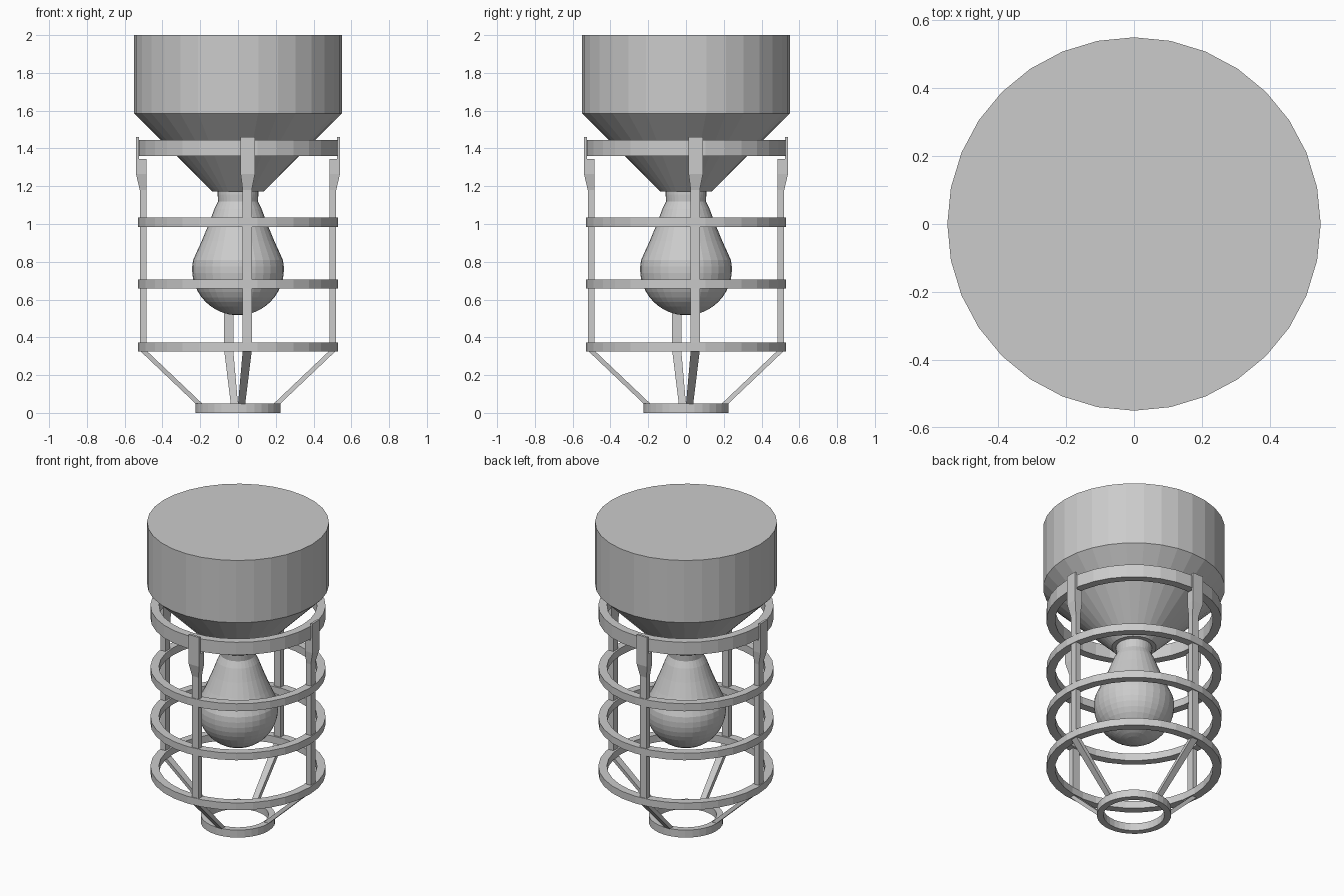
import bpy, bmesh
from math import cos, sin, pi, tau

cube = bpy.data.objects.get("Cube")
if cube:
    bpy.data.objects.remove(cube)

SIDES = 32

grey = bpy.data.materials.new("plain_grey")
grey.use_nodes = True
colour = (0.6, 0.6, 0.6, 1)
grey.diffuse_color = colour
grey.node_tree.nodes["Principled BSDF"].inputs["Base Color"].default_value = colour


def finish(name, bm):
    bmesh.ops.recalc_face_normals(bm, faces=bm.faces)
    mesh = bpy.data.meshes.new(name)
    bm.to_mesh(mesh)
    bm.free()
    mesh.materials.append(grey)
    obj = bpy.data.objects.new(name, mesh)
    bpy.context.collection.objects.link(obj)
    return obj


def loft(name, sections, closed=False):
    """Skin a row of equal-length point loops, capping the ends unless closed."""
    bm = bmesh.new()
    loops = [[bm.verts.new(p) for p in s] for s in sections]
    pairs = list(zip(loops, loops[1:]))
    if closed:
        pairs.append((loops[-1], loops[0]))
    else:
        bm.faces.new(loops[0])
        bm.faces.new(loops[-1])
    for a, b in pairs:
        for i in range(len(a)):
            j = (i + 1) % len(a)
            bm.faces.new((a[i], a[j], b[j], b[i]))
    return finish(name, bm)


def circle(r, z):
    return [(r * cos(tau * i / SIDES), r * sin(tau * i / SIDES), z) for i in range(SIDES)]


def lathe(name, profile, closed=False):
    return loft(name, [circle(r, z) for r, z in profile], closed)


def ring(name, r_in, r_out, z0, z1):
    lathe(name, [(r_in, z0), (r_out, z0), (r_out, z1), (r_in, z1)], closed=True)


# Housing: drum with a tapered underside
lathe("housing", [(0.55, 2), (0.55, 1.585), (0.135, 1.172)])

# Bulb: collar, tapered neck and round end
bulb = [(0.108, 1.18), (0.108, 1.155), (0.105, 1.12), (0.125, 1.08), (0.155, 1.0),
        (0.192, 0.91), (0.222, 0.845)]
for k in range(13):
    a = 0.2 - k * (0.2 + pi / 2 - 0.06) / 12
    bulb.append((0.243 * cos(a), 0.76 + 0.243 * sin(a)))
lathe("bulb", bulb)

# Cage rings
ring("top_ring", 0.478, 0.53, 1.36, 1.445)
ring("upper_ring", 0.478, 0.53, 0.985, 1.035)
ring("middle_ring", 0.478, 0.53, 0.658, 0.705)
ring("lower_ring", 0.478, 0.53, 0.325, 0.373)
ring("end_ring", 0.185, 0.225, 0, 0.05)

# Cage bars: slanted leg, upright, wide clip and thin tab
# each station: height, inner radius, outer radius, side start, side end
bar = [(0.045, 0.185, 0.22, 0.0, 0.038),
       (0.33, 0.485, 0.52, 0.025, 0.073),
       (1.18, 0.485, 0.52, 0.025, 0.073),
       (1.265, 0.485, 0.54, 0.014, 0.09),
       (1.345, 0.485, 0.54, 0.014, 0.09),
       (1.345, 0.525, 0.54, 0.014, 0.09),
       (1.46, 0.525, 0.54, 0.014, 0.09)]
sections = [[(a, s, z), (b, s, z), (b, t, z), (a, t, z)] for z, a, b, s, t in bar]
for i, side in enumerate(("left", "back", "right", "front")):
    loft(side + "_bar", sections).rotation_euler.z = i * pi / 2
